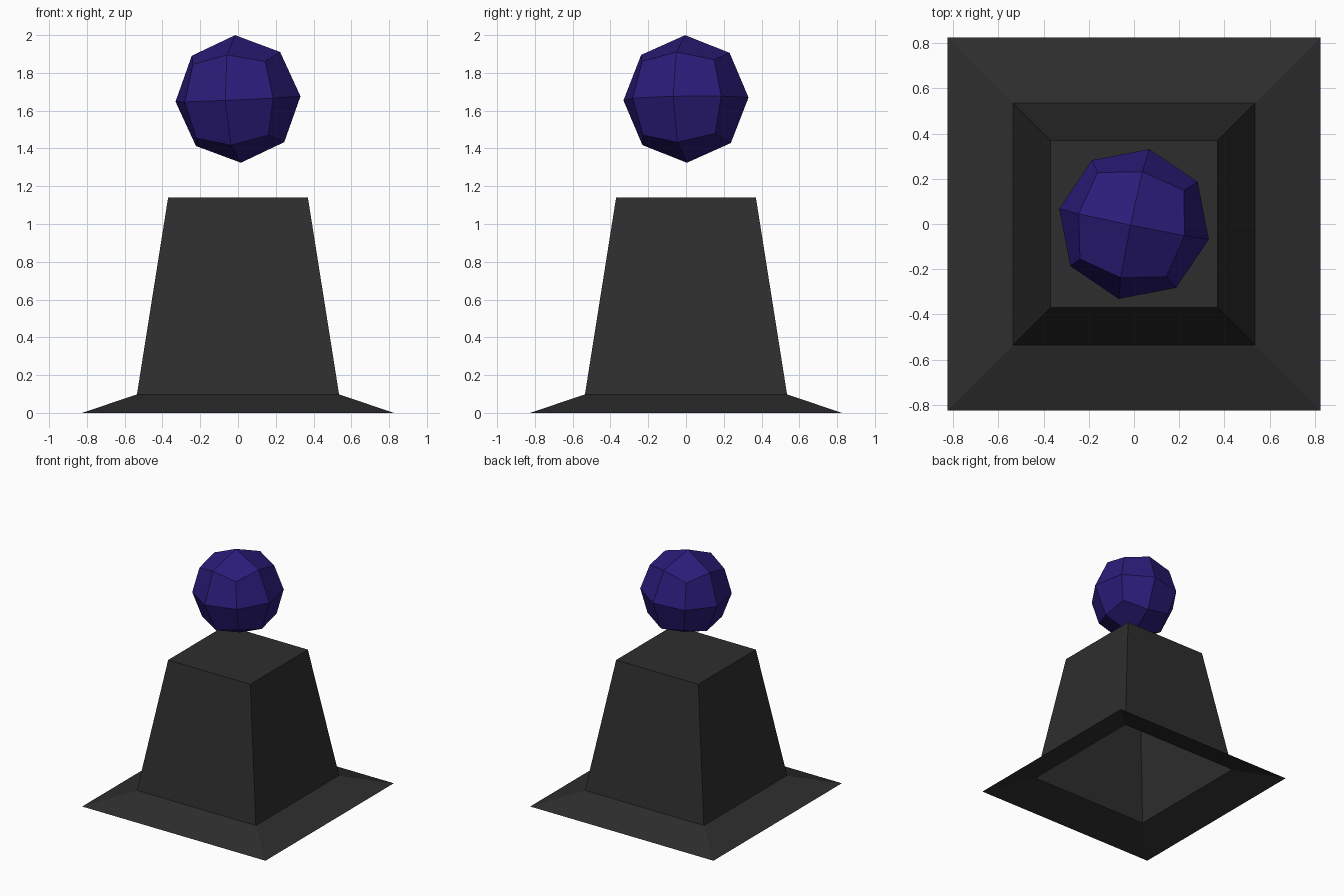
import bpy, bmesh
from math import radians

if "Cube" in bpy.data.objects:
    bpy.data.objects.remove(bpy.data.objects["Cube"])


def make_object(name, bm, color):
    bmesh.ops.recalc_face_normals(bm, faces=bm.faces)
    mesh = bpy.data.meshes.new(name)
    bm.to_mesh(mesh)
    bm.free()
    obj = bpy.data.objects.new(name, mesh)
    bpy.context.collection.objects.link(obj)
    mat = bpy.data.materials.new(name + "_material")
    mat.diffuse_color = (*color, 1)
    mat.use_nodes = True
    mat.node_tree.nodes["Principled BSDF"].inputs["Base Color"].default_value = mat.diffuse_color
    mesh.materials.append(mat)
    return obj


# Pedestal: square rings joined into a shell, capped on top, open underneath
bm = bmesh.new()
profile = [(0.825, 0.0), (0.535, 0.098), (0.37, 1.14)]
corners = [(-1, -1), (1, -1), (1, 1), (-1, 1)]
rings = [[bm.verts.new((x * half, y * half, z)) for x, y in corners]
         for half, z in profile]
for low, high in zip(rings, rings[1:]):
    for i in range(4):
        j = (i + 1) % 4
        bm.faces.new((low[i], low[j], high[j], high[i]))
bm.faces.new(rings[-1])
make_object("pedestal", bm, (0.027, 0.027, 0.027))

# Floating orb: a once-divided cube pushed out to a sphere, slightly tilted
bm = bmesh.new()
bmesh.ops.create_cube(bm, size=1)
bmesh.ops.subdivide_edges(bm, edges=bm.edges[:], cuts=1, use_grid_fill=True)
for v in bm.verts:
    v.co = v.co.normalized() * 0.338
orb = make_object("floating_orb", bm, (0.024, 0.011, 0.19))
orb.location = (0, 0, 1.662)
orb.rotation_euler = (radians(1.3), radians(-2.4), radians(-11.6))
